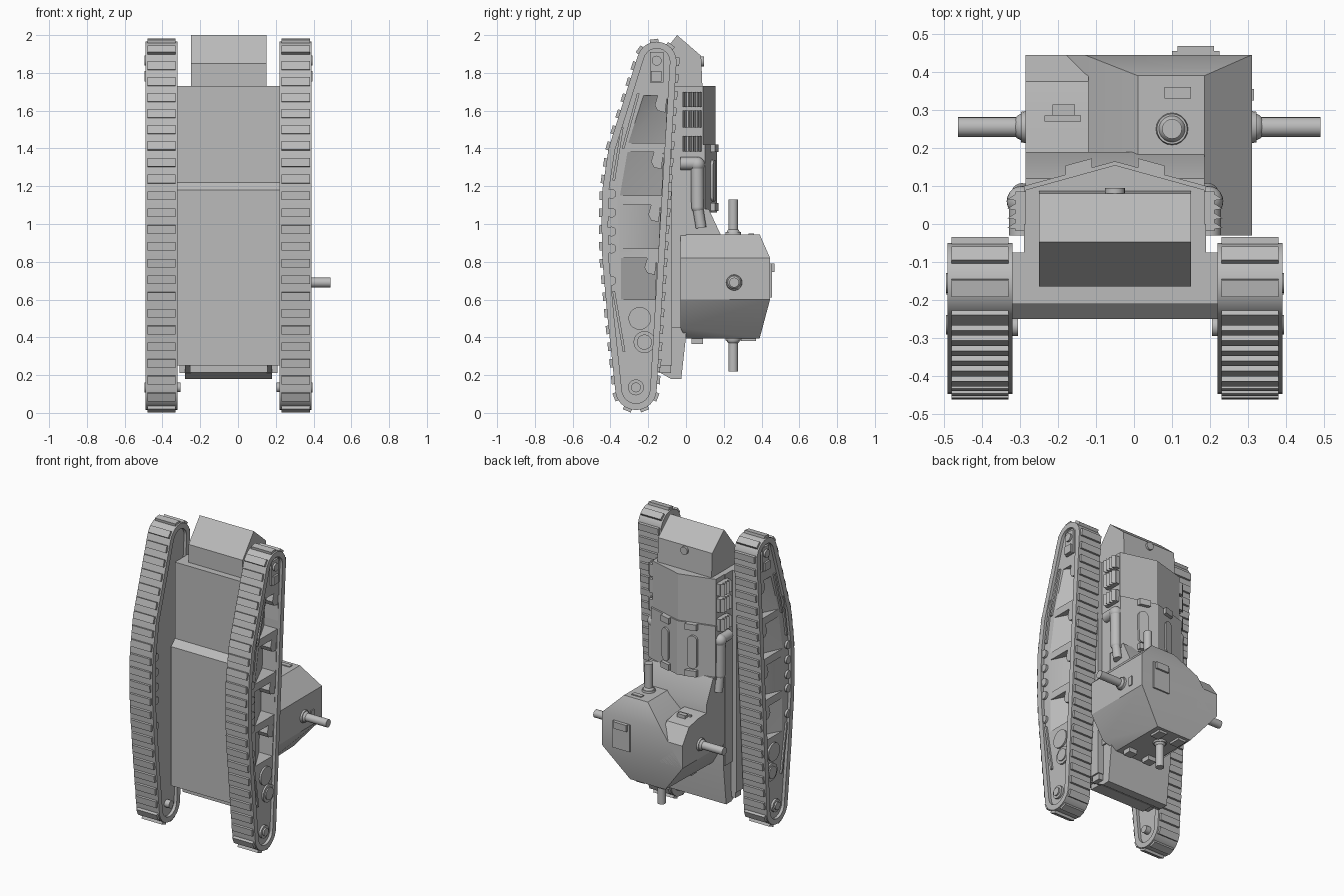
import bpy, bmesh, math
from mathutils import Vector, Matrix, geometry

cube = bpy.data.objects.get("Cube")
if cube:
    bpy.data.objects.remove(cube)

grey = bpy.data.materials.new("armour_grey")
grey.use_nodes = True
grey.diffuse_color = (0.5, 0.5, 0.5, 1)
grey.node_tree.nodes["Principled BSDF"].inputs["Base Color"].default_value = (0.5, 0.5, 0.5, 1)
MID = -0.05          # mirror plane of hull and tracks
SIDES = (("left", 1), ("right", -1))
parts = []


def finish(name, bm):
    bmesh.ops.recalc_face_normals(bm, faces=bm.faces)
    me = bpy.data.meshes.new(name)
    bm.to_mesh(me)
    bm.free()
    me.materials.append(grey)
    ob = bpy.data.objects.new(name, me)
    bpy.context.scene.collection.objects.link(ob)
    parts.append(ob)
    return ob


def hull(name, pts):
    bm = bmesh.new()
    for p in pts:
        bm.verts.new(p)
    res = bmesh.ops.convex_hull(bm, input=bm.verts)
    loose = [v for v in bm.verts if not v.link_faces]
    bmesh.ops.delete(bm, geom=loose, context="VERTS")
    bmesh.ops.dissolve_limit(bm, angle_limit=0.01, verts=bm.verts, edges=bm.edges)
    return finish(name, bm)


def prism(name, yz, x0, x1):
    bm = bmesh.new()
    f = bm.faces.new([bm.verts.new((x0, y, z)) for y, z in yz])
    ext = bmesh.ops.extrude_face_region(bm, geom=[f])["geom"]
    bmesh.ops.translate(bm, vec=(x1 - x0, 0, 0), verts=[v for v in ext if isinstance(v, bmesh.types.BMVert)])
    return finish(name, bm)


def box(name, x0, x1, y0, y1, z0, z1):
    return prism(name, [(y0, z0), (y1, z0), (y1, z1), (y0, z1)], x0, x1)


def cyl(name, a, b, r, r2=None, n=20):
    a, b = Vector(a), Vector(b)
    bm = bmesh.new()
    m = Matrix.Translation((a + b) / 2) @ (b - a).to_track_quat("Z", "Y").to_matrix().to_4x4()
    bmesh.ops.create_cone(bm, cap_ends=True, segments=n, radius1=r, radius2=r if r2 is None else r2,
                          depth=(b - a).length, matrix=m)
    return finish(name, bm)


def ball(name, c, r):
    bm = bmesh.new()
    bmesh.ops.create_uvsphere(bm, u_segments=20, v_segments=12, radius=r, matrix=Matrix.Translation(c))
    return finish(name, bm)


def inset(pts, d):
    # Offset a counter-clockwise convex outline inwards
    out = []
    for i, p in enumerate(pts):
        e1 = (p - pts[i - 1]).normalized()
        e2 = (pts[(i + 1) % len(pts)] - p).normalized()
        n1, n2 = Vector((-e1.y, e1.x)), Vector((-e2.y, e2.x))
        out.append(p + (n1 + n2) * d / (1 + n1.dot(n2)))
    return out


# Track outline: two rounded ends and a bulging ground run
cloud = [Vector(p) for p in ((-.387, .25), (-.415, .5), (-.443, .81), (-.447, 1.0), (-.443, 1.18), (-.41, 1.4))]
for cy, cz, r in ((-.155, 1.86, .105), (-.265, .125, .11)):
    for i in range(24):
        a = math.tau * i / 24
        cloud.append(Vector((cy + r * math.cos(a), cz + r * math.sin(a))))
outline = [cloud[i] for i in geometry.convex_hull_2d(cloud)]
area = sum(outline[i - 1].x * p.y - p.x * outline[i - 1].y for i, p in enumerate(outline))
if area < 0:
    outline.reverse()


def belt(name, xc):
    inner = inset(outline, .035)
    bm = bmesh.new()
    loops = [[bm.verts.new((xc + dx, p.x, p.y)) for p in ring]
             for ring, dx in ((outline, -.085), (outline, .085), (inner, .085), (inner, -.085))]
    n = len(outline)
    for k in range(4):
        a, b = loops[k], loops[(k + 1) % 4]
        for i in range(n):
            j = (i + 1) % n
            bm.faces.new((a[i], a[j], b[j], b[i]))
    finish(name, bm)


def pads(name, xc):
    bm = bmesh.new()
    lens = [(outline[(i + 1) % len(outline)] - p).length for i, p in enumerate(outline)]
    count = round(sum(lens) / .088)
    for k in range(count):
        t, i = (k + .5) * sum(lens) / count, 0
        while t > lens[i]:
            t -= lens[i]
            i += 1
        d = (outline[(i + 1) % len(outline)] - outline[i]).normalized()
        p = outline[i] + d * t
        rot = Matrix.Rotation(math.atan2(d.y, d.x), 4, "X")
        bmesh.ops.create_cube(bm, size=1, matrix=Matrix.Translation((xc, p.x, p.y)) @ rot
                              @ Matrix.Diagonal((.15, .045, .03, 1)))
    finish(name, bm)


# Mud chute windows: bottom z, top z, outer y at bottom, outer y at top, inner y
WINDOWS = ((1.43, 1.68, -.305, -.225, -.11), (1.15, 1.38, -.35, -.31, -.13),
           (.87, 1.1, -.35, -.35, -.145), (.6, .82, -.345, -.345, -.165))
STRIPS = ((-.26, 1.69, -.34, 1.4), (-.345, 1.51, -.39, 1.23), (-.39, .645, -.335, .325))

for side, s in SIDES:
    xc = MID + s * .355
    belt(side + "_track_belt", xc)
    pads(side + "_track_pads", xc)
    face = xc + s * .065
    core = prism(side + "_track_frame", [tuple(p) for p in inset(outline, .03)], xc - .065, xc + .065)
    for k, (z0, z1, yb, yt, yi) in enumerate(WINDOWS):
        deep = face - s * .1
        cut = hull("cutter", [(x, y, z) for x in (face, face + s * .02) for y, z in ((yb, z0), (yt, z1), (yi, z0), (yi + .01, z1))]
                   + [(deep, yi, z0), (deep, yi + .01, z1)])
        mod = core.modifiers.new("window", "BOOLEAN")
        mod.operation, mod.object, mod.solver = "DIFFERENCE", cut, "EXACT"
        dg = bpy.context.evaluated_depsgraph_get()
        me = bpy.data.meshes.new_from_object(core.evaluated_get(dg))
        core.modifiers.clear()
        core.data = me
        parts.remove(cut)
        bpy.data.objects.remove(cut)
        # Small deflector in the upper inner corner
        prism(f"{side}_chute_deflector_{k}", [(yi - .04, z1), (yi + .01, z1), (yi, z1 - .09), (yi - .04, z1 - .08), (yi - .055, z1 - .05)],
              face - s * .08, face)
    for k, (y0, z0, y1, z1) in enumerate(STRIPS):
        prism(f"{side}_frame_rib_{k}", [(y0, z0), (y0 + .014, z0), (y1 + .014, z1), (y1, z1)], face, face + s * .012)
    for k, z in enumerate((1.16, 1.06, .96, .87, .7)):
        cyl(f"{side}_roller_{k}", (xc - .08, -.395, z), (xc + .08, -.395, z), .026, n=14)
    # Round covers and hubs
    for nm, y, z, r, h in (("cover", -.245, .5, .06, .012), ("ring", -.22, .375, .058, .012), ("ring_cap", -.22, .375, .04, .02),
                           ("rear_hub", -.265, .135, .042, .015), ("rear_hub_cap", -.265, .135, .026, .025),
                           ("front_hub", -.155, 1.865, .026, .025)):
        cyl(f"{side}_{nm}", (face, y, z), (face + s * h, y, z), r)
    box(side + "_tensioner", face, face + s * .012, -.19, -.12, 1.75, 1.91)
    box(side + "_tensioner_block", face, face + s * .025, -.185, -.13, 1.755, 1.81)
    cyl(side + "_inner_hub", (xc - s * .06, -.27, .135), (xc - s * .1, -.27, .135), .025)

# Hull
box("belly", MID - .27, MID + .27, -.21, -.075, .25, 1.73)
prism("belly_plate", [(-.25, .25), (-.25, 1.18), (-.21, 1.22), (-.2, .25)], MID - .27, MID + .27)
prism("hull_tail", [(-.2, .25), (-.08, .18), (-.025, .18), (.005, .45), (.005, .6), (-.2, .6)], MID - .23, MID + .23)
box("tail_lip", MID - .205, MID + .205, -.22, -.08, .215, .3)
for side, s in SIDES:
    box(side + "_tow_block", MID + s * .2, MID + s * .26, -.14, -.08, .21, .25)
box("hull_side", MID - .24, MID + .24, -.08, 0, .45, 1.73)
prism("nose", [(-.165, 1.7), (-.165, 1.85), (-.047, 2), (.08, 1.89), (.088, 1.7)], MID - .2, MID + .2)
cyl("nose_cap", (MID, .07, 1.86), (MID, .095, 1.86), .026)


def gable(name, half, edge, apex, z0, z1):
    hull(name, [(MID + u, y, z) for z in (z0, z1)
                for u, y in ((-half, -.03), (half, -.03), (half, edge), (-half, edge), (0, apex))])


gable("bonnet_front", .235, .09, .155, 1.4, 1.73)
gable("bonnet_rear", .24, .1, .165, 1.06, 1.42)
prism("scuttle_plate", [(-.02, 1.08), (.12, 1.08), (.19, .93), (.19, .8), (-.02, .8)], MID - .235, MID + .235)


def roof(u):
    return .165 - abs(u) * .27


for side, s in SIDES:
    # Rounded bonnet hatch with a clamp at each end
    pts = []
    for i in range(24):
        a = math.tau * i / 24
        u = .1 + .03 * math.cos(a)
        z = 1.23 + math.copysign(.08, math.sin(a)) + .03 * math.sin(a)
        pts += [(MID + s * u, roof(u) + d, z) for d in (-.005, .014)]
    hull(side + "_bonnet_hatch", pts)
    for k, z in enumerate((1.07, 1.38)):
        hull(f"{side}_hatch_clamp_{k}", [(MID + s * u, roof(u) + d, z + h) for u in (.06, .13)
                                         for d in (-.005, .024) for h in (0, .04)])
    # Louvred vents
    for k, (z0, z1) in enumerate(((1.62, 1.7), (1.51, 1.6), (1.385, 1.465))):
        box(f"{side}_vent_{k}", MID + s * .22, MID + s * .262, -.018, .085, z0, z1)
        for j in range(4):
            y = -.014 + j * .025
            hull(f"{side}_louvre_{k}_{j}", [(MID + s * u, y + d, z) for z in (z0, z1)
                                            for u, d in ((.255, 0), (.255, .022), (.283, .004))])
    # Exhaust
    x = MID + s * .245
    cyl(side + "_exhaust_inlet", (x, -.03, 1.32), (x, .06, 1.32), .034)
    ball(side + "_exhaust_elbow", (x, .06, 1.315), .04)
    cyl(side + "_silencer", (x, .06, 1.32), (x, .062, 1.09), .034)
    ball(side + "_pipe_bend", (x, .062, 1.09), .034)
    cyl(side + "_tail_pipe", (x, .062, 1.09), (x, .08, .98), .028)

# Fighting cabin with a chamfered face and tapered tail
hull("cabin", [(x, y, z) for x0, x1, y0, y1, z in ((.01, .185, -.03, .39, .945), (-.13, .31, -.03, .445, .82),
                                                  (-.285, .31, -.03, .445, .6), (-.12, .14, 0, .39, .395))
               for x in (x0, x1) for y in (y0, y1)] + [(-.2, -.03, .45), (.22, -.03, .45)])
prism("driver_box", [(-.03, .88), (.28, .87), (.375, .85), (.445, .75), (.445, .6), (-.03, .6)], -.285, -.12)
box("driver_visor", -.215, -.155, .285, .315, .85, .885)
box("visor_hinge", -.235, -.14, .27, .285, .85, .88)
box("front_sight_slot", .08, .15, .33, .36, .94, .951)
box("side_sight_slot", .305, .316, .325, .355, .64, .7)
box("roof_hatch", .1, .225, .44, .455, .61, .79)
box("roof_hatch_hinge", .115, .21, .44, .468, .745, .79)
for k, x in enumerate((-.07, .08)):
    box(f"tail_door_hinge_{k}", x - .03, x + .03, .03, .09, .365, .4)
    box(f"tail_door_latch_{k}", x - .03, x + .03, .29, .37, .38, .4)


def gun(name, base, tip):
    a, b = Vector(base), Vector(tip)
    d = (b - a).normalized()
    cyl(name + "_collar", a - d * .02, a + d * .012, .046, .04)
    ball(name + "_mount", a, .037)
    cyl(name + "_barrel", a, b, .026)


gun("front_gun", (.1, .25, .945), (.1, .25, 1.13))
gun("rear_gun", (.005, .25, .395), (.005, .25, .22))
gun("left_gun", (.31, .255, .69), (.49, .255, .69))
gun("right_gun", (-.285, .255, .69), (-.463, .255, .69))

# Smooth round parts while keeping sharp edges
bpy.ops.object.select_all(action="DESELECT")
for ob in parts:
    ob.select_set(True)
bpy.context.view_layer.objects.active = parts[0]
bpy.ops.object.shade_smooth_by_angle(angle=math.radians(28))
